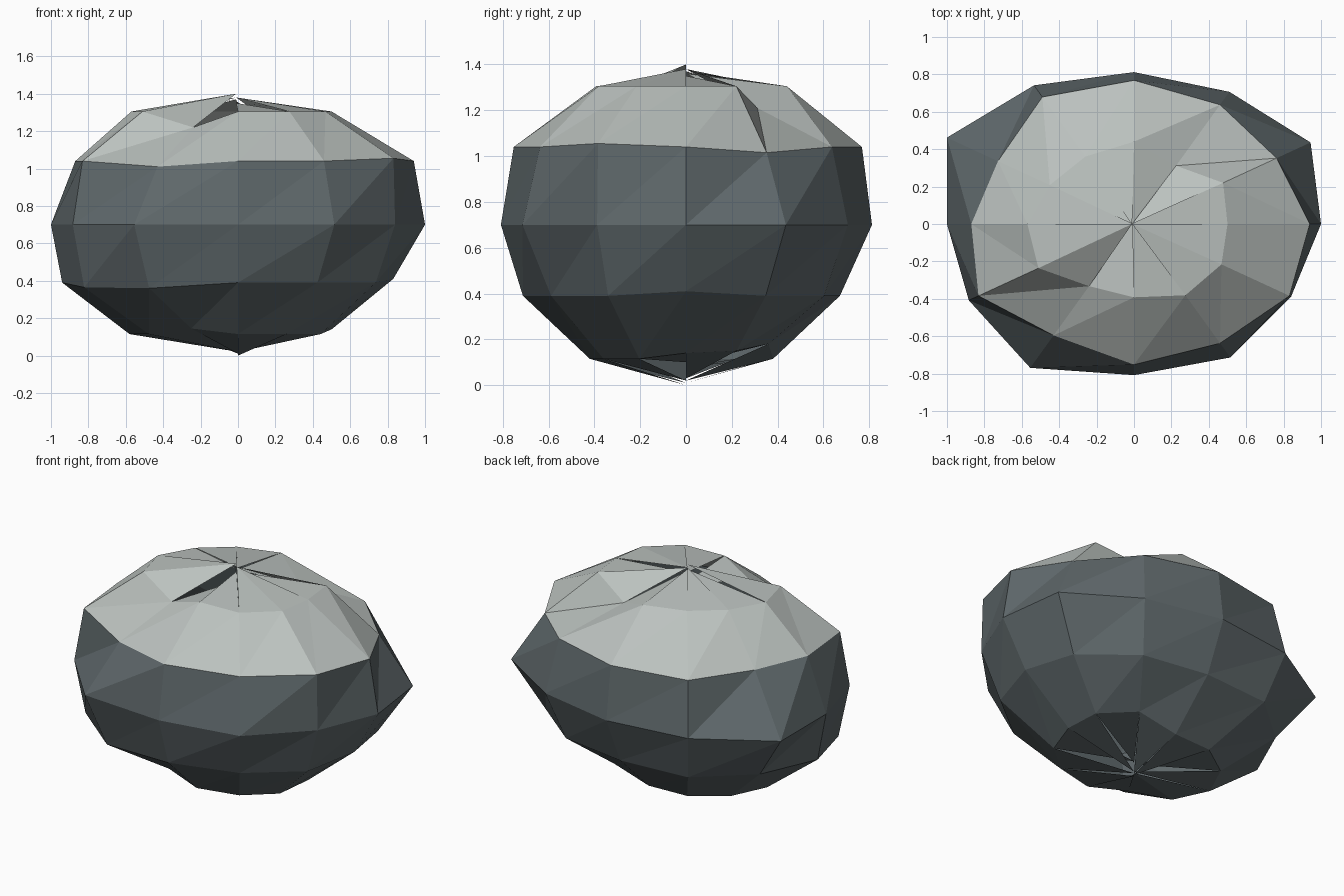
import bpy, math

if "Cube" in bpy.data.objects:
    bpy.data.objects.remove(bpy.data.objects["Cube"])

SEG = 12
Y_SCALE = 0.8

# Horizontal radius of each vertex, ring by ring from the bottom
RADII = [
    [.50, .55, .52, .475, .53, .55, .58, .55, .50, .525, .52, .51],
    [.83, .87, .87, .84, .92, .90, .94, .95, .95, .89, .85, .85],
    [1.0, 1.09, 1.02, 1.015, 1.07, 1.155, 1.0, 1.02, 1.11, 1.01, 1.03, .97],
    [.94, .88, .92, .96, .98, .84, .87, .96, .86, .94, .92, .96],
    [.50, .55, .45, .55, .52, .52, .57, .59, .48, .49, .55, .54],
]
HEIGHTS = [.115, .39, .70, 1.04, 1.305]
# Chips and bumps that leave the ring height: (ring, segment) -> z
CHIPS = {(0, 0): .14, (0, 1): .15, (0, 2): .18, (0, 8): .145,
         (1, 0): .41, (1, 7): .365, (1, 8): .36,
         (3, 1): 1.015, (3, 8): 1.01, (3, 11): 1.055,
         (4, 2): 1.21, (4, 8): 1.22}
# Each wedge has its own tip, leaving cracks at both poles
TOP_TIPS = [1.35, 1.38, 1.36, 1.37, 1.38, 1.37, 1.40, 1.40, 1.29, 1.35, 1.38, 1.38]
LOW_TIPS = [.03, .09, .02, .01, .08, .03, .02, .02, .01, .0, .02, .10]


def material(name, colour):
    mat = bpy.data.materials.new(name)
    mat.diffuse_color = (*colour, 1)
    mat.use_nodes = True
    mat.node_tree.nodes["Principled BSDF"].inputs["Base Color"].default_value = mat.diffuse_color
    return mat


# Stone rings
verts, faces = [], []
for ring, row in enumerate(RADII):
    for s, r in enumerate(row):
        a = 2 * math.pi * s / SEG
        z = CHIPS.get((ring, s), HEIGHTS[ring])
        verts.append((r * math.cos(a), r * math.sin(a) * Y_SCALE, z))

# Side bands, split along one diagonal
for ring in range(len(RADII) - 1):
    for s in range(SEG):
        a, b = ring * SEG + s, ring * SEG + (s + 1) % SEG
        faces += [(a, b, b + SEG), (a, b + SEG, a + SEG)]

# Top and bottom wedges
top = (len(RADII) - 1) * SEG
for s in range(SEG):
    n = (s + 1) % SEG
    verts += [(-.01, 0, TOP_TIPS[s]), (0, 0, LOW_TIPS[s])]
    tip = len(verts) - 2
    faces += [(top + s, top + n, tip), (n, s, tip + 1)]

mesh = bpy.data.meshes.new("boulder")
mesh.from_pydata(verts, [], faces)
mesh.materials.append(material("dark_slate", (.115, .14, .148)))
mesh.materials.append(material("pale_grey_cap", (.50, .54, .52)))

# Everything above the upper ring is the pale cap
for p in mesh.polygons:
    p.material_index = int(min(p.vertices) >= 3 * SEG)

boulder = bpy.data.objects.new("boulder", mesh)
bpy.context.collection.objects.link(boulder)
